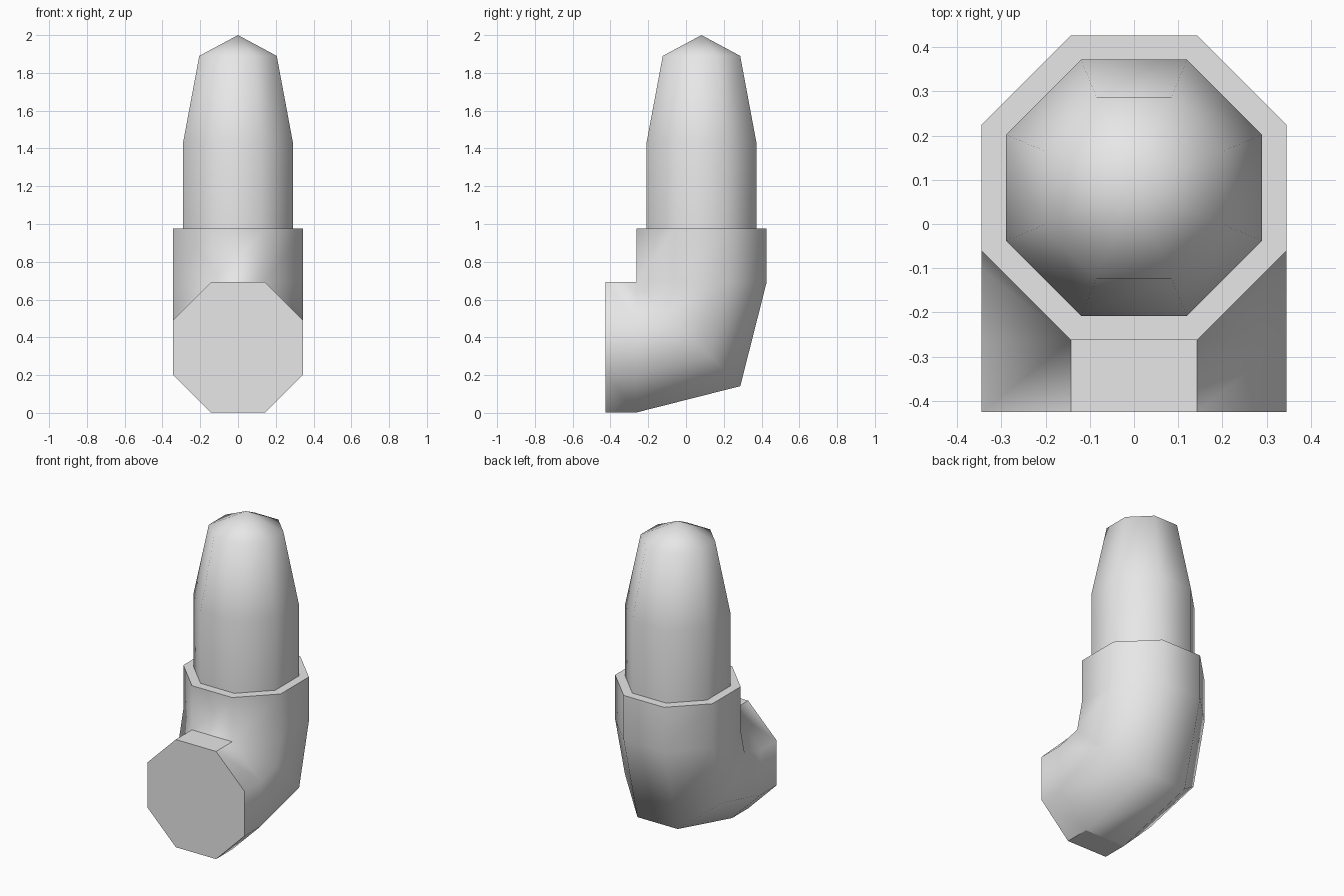
import bpy, bmesh, math
from mathutils import Vector

cube = bpy.data.objects.get("Cube")
if cube:
    bpy.data.objects.remove(cube, do_unlink=True)

grey = bpy.data.materials.new("light_grey")
grey.use_nodes = True
grey.diffuse_color = (0.8, 0.8, 0.8, 1)
grey.node_tree.nodes["Principled BSDF"].inputs["Base Color"].default_value = (0.8, 0.8, 0.8, 1)

SIDES = 8
OUTER = 0.345                       # apothem of the elbow pipe
PIVOT_Y, PIVOT_Z = -0.263, 0.692    # inner corner of the bend
AXIS_Y = PIVOT_Y + OUTER            # centre of the upright pipe


def octagon(apothem):
    r = apothem / math.cos(math.pi / SIDES)
    return [(r * math.cos(a), r * math.sin(a))
            for a in ((k + 0.5) * math.tau / SIDES for k in range(SIDES))]


def bend_ring(degrees, stretch=1.0, shift=(0, 0, 0)):
    """Section of the elbow, swung about the inner corner."""
    t = math.radians(degrees)
    return [Vector((u, PIVOT_Y + stretch * (OUTER + v) * math.sin(t),
                    PIVOT_Z - stretch * (OUTER + v) * math.cos(t))) + Vector(shift)
            for u, v in octagon(OUTER)]


def level_ring(apothem, z):
    return [Vector((u, AXIS_Y + v, z)) for u, v in octagon(apothem)]


def loft(name, rings, cap_start=False, apex=None):
    bm = bmesh.new()
    loops = [[bm.verts.new(p) for p in ring] for ring in rings]
    for a, b in zip(loops, loops[1:]):
        for i in range(SIDES):
            j = (i + 1) % SIDES
            bm.faces.new((a[i], a[j], b[j], b[i]))
    if cap_start:
        bm.faces.new(loops[0][::-1])
    if apex:
        tip = bm.verts.new(apex)
        for i in range(SIDES):
            bm.faces.new((loops[-1][i], loops[-1][(i + 1) % SIDES], tip))
    # The bend rings share their inner edge
    bmesh.ops.remove_doubles(bm, verts=bm.verts[:], dist=0.0005)
    bmesh.ops.recalc_face_normals(bm, faces=bm.faces[:])
    # Flat mouth and rim, everything else smooth
    for f in bm.faces:
        f.normal_update()
        zs = [v.co.z for v in f.verts]
        mouth = f.normal.y < -0.99 and len(f.verts) == SIDES
        rim = max(zs) - min(zs) < 0.001
        f.smooth = not (mouth or rim)
    for f in bm.faces:
        if not f.smooth:
            for e in f.edges:
                e.smooth = False
    mesh = bpy.data.meshes.new(name)
    bm.to_mesh(mesh)
    bm.free()
    mesh.materials.append(grey)
    obj = bpy.data.objects.new(name, mesh)
    bpy.context.collection.objects.link(obj)
    return obj


RIM_Z = 0.975
SHAFT = 0.29

# Elbow pipe with closed mouth and a flat rim around the shaft
loft("elbow_pipe", [
    bend_ring(0, shift=(0, -0.163, 0)),
    bend_ring(0),
    bend_ring(45, stretch=1.128),
    bend_ring(90),
    level_ring(OUTER, RIM_Z),
    level_ring(SHAFT, RIM_Z),
], cap_start=True)

# Upright shaft, tapering to a low pointed top
loft("tapered_shaft", [
    level_ring(SHAFT, RIM_Z),
    level_ring(SHAFT, 1.435),
    level_ring(0.205, 1.89),
], apex=(0, AXIS_Y, 2.0))
